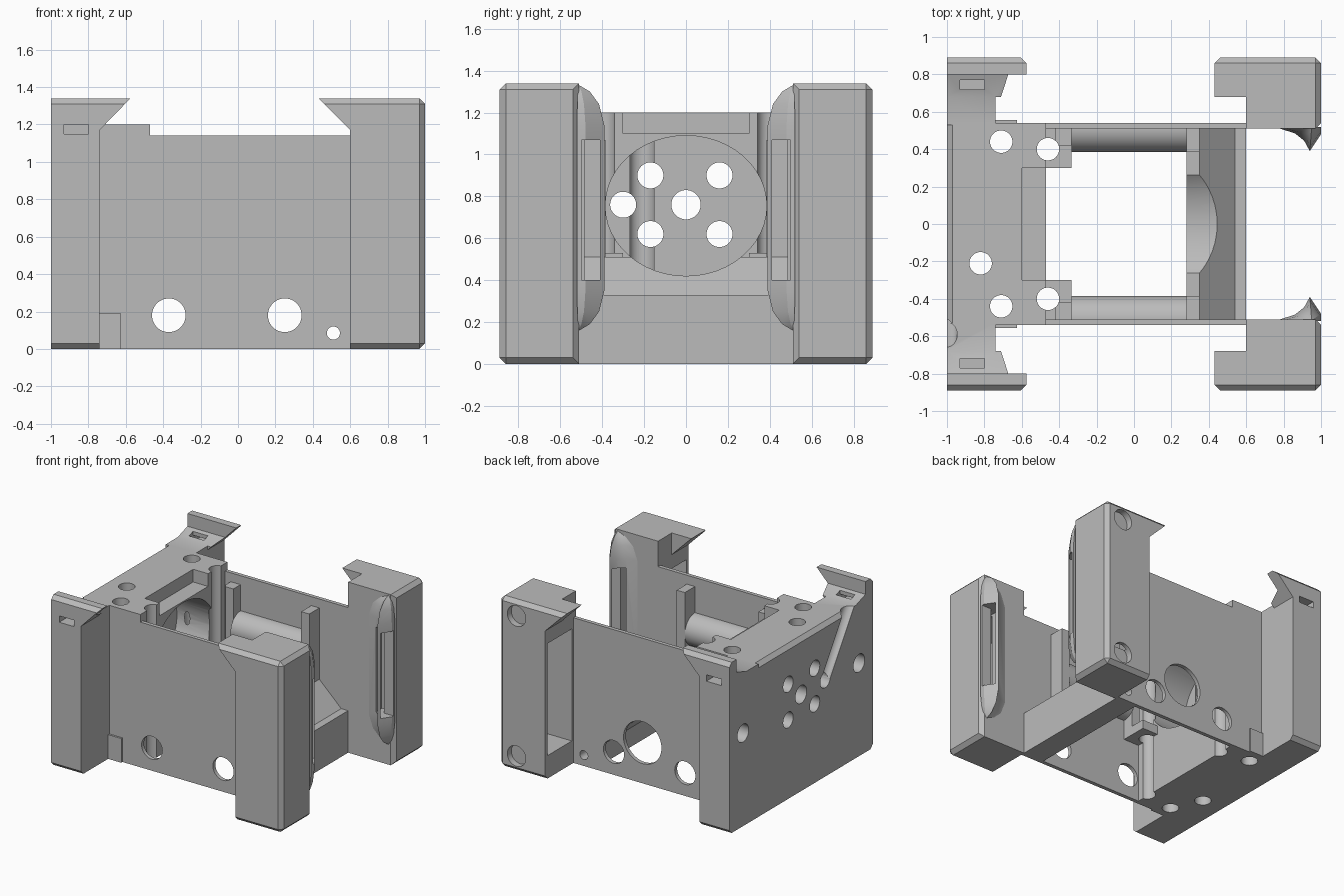
import bpy, bmesh, math
from mathutils import Vector, Matrix

if "Cube" in bpy.data.objects:
    bpy.data.objects.remove(bpy.data.objects["Cube"], do_unlink=True)

grey = bpy.data.materials.new("matte grey")
grey.use_nodes = True
grey.diffuse_color = (0.5, 0.5, 0.5, 1)
grey.node_tree.nodes["Principled BSDF"].inputs["Base Color"].default_value = (0.5, 0.5, 0.5, 1)

cutters = []


def finish(bm, name):
    bmesh.ops.recalc_face_normals(bm, faces=bm.faces)
    mesh = bpy.data.meshes.new(name)
    bm.to_mesh(mesh)
    bm.free()
    mesh.materials.append(grey)
    ob = bpy.data.objects.new(name, mesh)
    bpy.context.collection.objects.link(ob)
    if name == "cutter":
        ob.hide_render = True
        cutters.append(ob)
    return ob


def prism(name, axis, pts, a, b, bevel=None):
    """Extrude a profile along an axis from a to b; bevel picks edges by their ends."""
    place = {"x": lambda u, v, t: (t, u, v), "y": lambda u, v, t: (u, t, v),
             "z": lambda u, v, t: (u, v, t)}[axis]
    bm = bmesh.new()
    low, high = [[bm.verts.new(place(u, v, t)) for u, v in pts] for t in (a, b)]
    bm.faces.new(low)
    bm.faces.new(high)
    for i in range(len(pts)):
        j = (i + 1) % len(pts)
        bm.faces.new((low[i], low[j], high[j], high[i]))
    if bevel:
        edges = [e for e in bm.edges if bevel(*[v.co for v in e.verts])]
        bmesh.ops.recalc_face_normals(bm, faces=bm.faces)
        bmesh.ops.bevel(bm, geom=edges, offset=0.03, segments=1, affect="EDGES")
    return finish(bm, name)


def box(name, x, y, z):
    y = sorted(y)
    return prism(name, "z", [(x[0], y[0]), (x[1], y[0]), (x[1], y[1]), (x[0], y[1])], *z)


def tube(name, p, q, r, squash=1):
    p, q = Vector(p), Vector(q)
    d = q - p
    bm = bmesh.new()
    bmesh.ops.create_cone(bm, cap_ends=True, segments=48, radius1=r, radius2=r, depth=d.length,
                          matrix=d.to_track_quat("Z", "Y").to_matrix().to_4x4())
    bmesh.ops.transform(bm, verts=bm.verts,
                        matrix=Matrix.Translation((p + q) / 2) @ Matrix.Diagonal((1, 1, squash, 1)))
    return finish(bm, name)


def hole(p, q, r, squash=1):
    return tube("cutter", p, q, r, squash)


def cut(ob, tools):
    for t in tools:
        m = ob.modifiers.new("cut", "BOOLEAN")
        m.operation, m.solver, m.object = "DIFFERENCE", "EXACT", t
    dg = bpy.context.evaluated_depsgraph_get()
    dg.update()
    mesh = bpy.data.meshes.new_from_object(ob.evaluated_get(dg))
    ob.modifiers.clear()
    ob.data = mesh


# Shared cutters: motor bore, cable groove and vertical bolt holes
bore = hole((-0.8, 0, 0.755), (0.8, 0, 0.755), 0.385, 0.87)
groove = hole((-1, -0.29, 0.74), (-1, -0.71, 1.38), 0.055)
bolts = [hole((x, y, -0.1), (x, y, 1.4), 0.06)
         for x, y in ((-0.71, 0.44), (-0.71, -0.44), (-0.82, -0.21), (-0.46, 0.4), (-0.46, -0.4))]
face_holes = [hole((-1.1, y, z), (-0.7, y, z), 0.062)
              for y, z in ((-0.17, 0.9), (0.16, 0.9), (-0.17, 0.62), (0.16, 0.62), (-0.3, 0.76))]
face_holes.append(hole((-1.1, 0, 0.76), (-0.7, 0, 0.76), 0.07))
side_holes = [hole((x, -0.7, z), (x, 0.7, z), r)
              for x, z, r in ((-0.37, 0.18, 0.09), (0.25, 0.18, 0.09), (0.51, 0.085, 0.035))]

# End block with pocket, bore and bolt holes
block = prism("end_block", "y", [(-1, 0), (-0.47, 0), (-0.47, 1.2), (-0.97, 1.2), (-1, 1.17)], -0.54, 0.54)
cut(block, [bore, groove, box("cutter", (-0.6, -0.4), (-0.3, 0.3), (1.1, 1.3))] + bolts + face_holes)

# Cross beam with a sloped shoulder, scooped by the bore
beam = prism("cross_beam", "y", [(0.6, 0), (0.6, 0.33), (0.54, 0.33), (0.35, 0.51), (0.28, 0.51),
                                 (0.28, 0.3), (0.42, 0.15), (0.42, 0)], -0.52, 0.52)
cut(beam, [bore] + side_holes[2:])

for s, side in ((1, "back"), (-1, "front")):
    # Side wall
    wall = box(side + "_wall", (-0.5, 0.61), (s * 0.51, s * 0.54), (0, 1.14))
    extra = [hole((0, 0.4, 0.32), (0, 0.7, 0.32), 0.165)] if s > 0 else []
    cut(wall, side_holes + extra)
    box(side + "_tab", (-0.74, -0.625), (s * 0.5, s * 0.555), (0, 0.19))

    # Inner ribs, ledge and rounded rail
    box(side + "_beam_rib", (0.28, 0.35), (s * 0.385, s * 0.52), (0.3, 1.07))
    rib = box(side + "_block_rib", (-0.42, -0.335), (s * 0.42, s * 0.52), (0.46, 1.07))
    ledge = box(side + "_ledge", (-0.48, -0.335), (s * 0.3, s * 0.52), (0.46, 0.53))
    cut(rib, bolts[3:])
    cut(ledge, bolts[3:])
    rail = tube(side + "_rail", (-0.335, s * 0.51, 0.74), (0.285, s * 0.51, 0.74), 0.125)
    cut(rail, [box("cutter", (-1, 1), (s * 0.525, s * 0.8), (0, 1.3))])

    # Tall post beside the end block, with dovetail lip and strap slot
    post = prism(side + "_block_post", "y",
                 [(-1, 0), (-0.74, 0), (-0.74, 1.17), (-0.575, 1.34), (-1, 1.34)], s * 0.53, s * 0.89,
                 lambda a, b: all(abs(v.y) > 0.88 for v in (a, b)) and a.z == b.z)
    cut(post, [
        prism("cutter", "x", [(s * y, z) for y, z in
                              ((0.4, 1.2), (0.68, 1.2), (0.8, 1.24), (0.8, 1.5), (0.4, 1.5))], -1.2, 0),
        box("cutter", (-0.74, -0.4), (s * 0.4, s * 0.68), (1, 1.5)),
        box("cutter", (-0.93, -0.8), (s * 0.72, s * 0.95), (1.15, 1.2)),
        box("cutter", (-0.93, -0.8), (s * 0.72, s * 0.77), (1.16, 1.3)),
        hole((-1.1, s * 0.72, 0.73), (-0.8, s * 0.72, 0.73), 0.07)] + ([groove] if s < 0 else []))

    # Free post with dovetail lip, hollowed from the inside
    slot = box("cutter", (0.86, 1.1), (s * 0.41, s * 0.5), (0.4, 1.07))
    link = box("cutter", (0.86, 0.92), (s * 0.45, s * 0.6), (0.4, 1.07))
    post = prism(side + "_free_post", "y",
                 [(0.6, 0), (1, 0), (1, 1.34), (0.43, 1.34), (0.6, 1.17)], s * 0.51, s * 0.89,
                 lambda a, b: (a.x == b.x == 1 or
                               all(abs(v.y) > 0.88 for v in (a, b)) and a.z == b.z))
    tools = [box("cutter", (0.3, 0.6), (s * 0.4, s * 0.68), (1, 1.5)),
             box("cutter", (0.5, 0.92), (s * 0.56, s * 0.86), (0.18, 1.06)), link]
    if s > 0:
        tools += [hole((0.85, 0.84, z), (0.85, 1, z), 0.08) for z in (0.12, 1.22)]
    cut(post, tools)

    # Pointed guide fin on the free post, swept through tapering sections
    section = [(0.78, 0.51), (0.86, 0.485), (0.91, 0.445), (0.94, 0.39), (1, 0.48), (1, 0.52)]
    levels = [(0.16, 0.05), (0.19, 0.45), (0.25, 0.8), (0.35, 1), (1.14, 1), (1.24, 0.8), (1.3, 0.45), (1.33, 0.05)]
    bm = bmesh.new()
    rings = [[bm.verts.new((0.95 + (x - 0.95) * k, s * (0.515 + (y - 0.515) * k), z))
              for x, y in section] for z, k in levels]
    for r0, r1 in zip(rings, rings[1:]):
        for i in range(len(section)):
            j = (i + 1) % len(section)
            bm.faces.new((r0[i], r0[j], r1[j], r1[i]))
    bm.faces.new(rings[0])
    bm.faces.new(rings[-1])
    cut(finish(bm, side + "_guide_fin"), [slot, link])

# Remove the cutters and smooth only the rounded surfaces
for c in cutters:
    bpy.data.objects.remove(c, do_unlink=True)
for ob in bpy.context.collection.objects:
    if ob.type == "MESH" and ob.data.materials and ob.data.materials[0] == grey:
        ob.data.shade_smooth()
        ob.data.set_sharp_from_angle(angle=math.radians(25))
